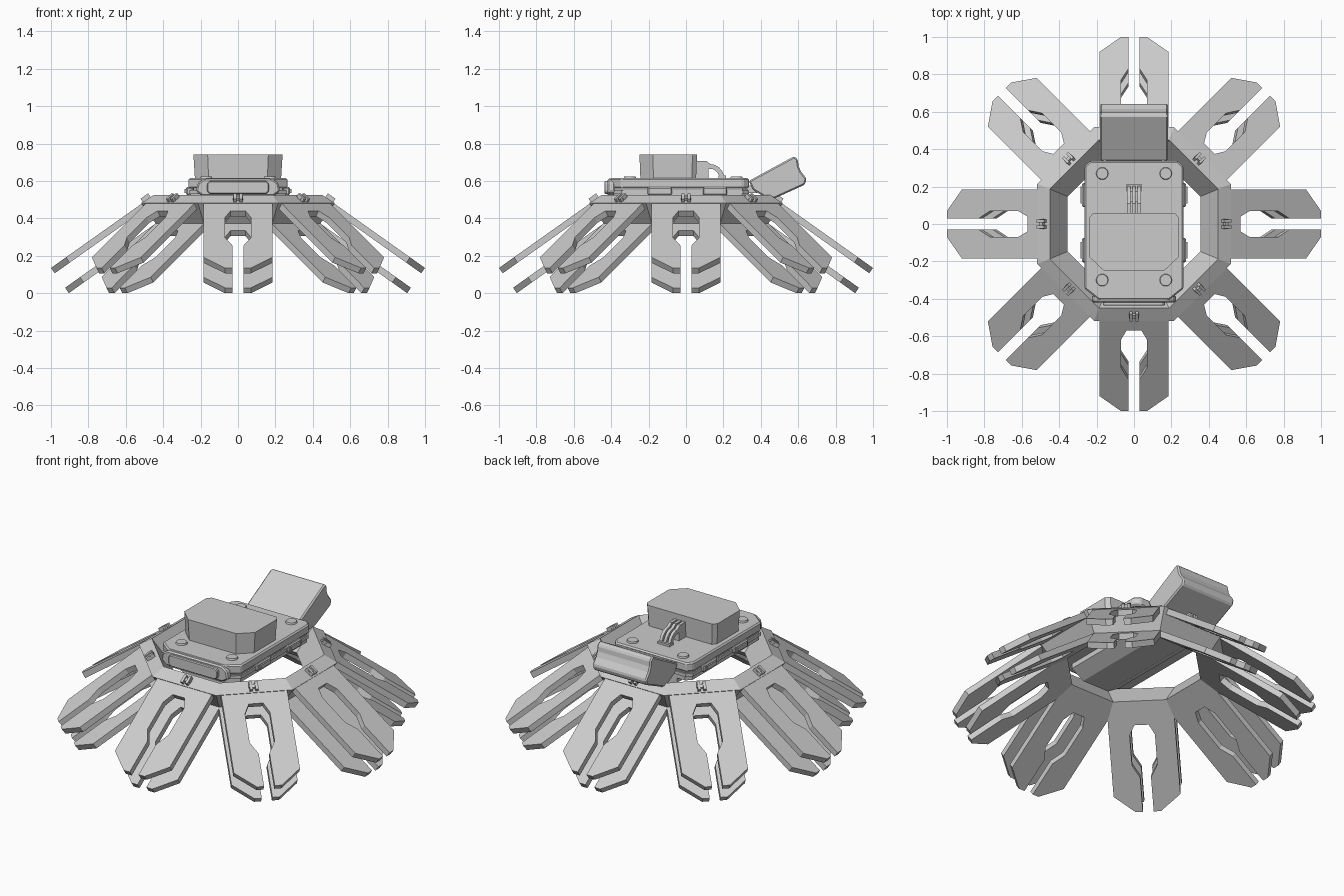
import bpy, bmesh, math
from mathutils import Matrix, Vector

if "Cube" in bpy.data.objects:
    bpy.data.objects.remove(bpy.data.objects["Cube"])

SLOPE = math.atan2(0.39, 0.55)
DEPTH = 0.165          # distance across both leg layers
THICK = 0.035


def finish(name, bm, matrix=None):
    bmesh.ops.recalc_face_normals(bm, faces=bm.faces)
    me = bpy.data.meshes.new(name)
    bm.to_mesh(me)
    bm.free()
    ob = bpy.data.objects.new(name, me)
    bpy.context.collection.objects.link(ob)
    if matrix is not None:
        ob.matrix_world = matrix
    return ob


def prism(name, pts, a, b, axis='z', matrix=None, bevel=0.0, scale_b=1.0):
    """Extrude a 2D outline from a to b along an axis."""
    def place(p, t):
        return {'z': (p[0], p[1], t), 'x': (t, p[0], p[1]), 'y': (p[0], t, p[1])}[axis]
    bm = bmesh.new()
    lo = [bm.verts.new(place(p, a)) for p in pts]
    hi = [bm.verts.new(place((p[0] * scale_b, p[1] * scale_b), b)) for p in pts]
    bm.faces.new(lo)
    bm.faces.new(hi)
    n = len(pts)
    for i in range(n):
        j = (i + 1) % n
        bm.faces.new((lo[i], lo[j], hi[j], hi[i]))
    ob = finish(name, bm, matrix)
    if bevel:
        m = ob.modifiers.new("bevel", 'BEVEL')
        m.width, m.segments = bevel, 1
    return ob


def mirrored(half):
    """Close a half outline (x >= 0) by mirroring it in x."""
    return half + [(-x, y) for x, y in reversed(half)]


def rect(x0, x1, y0, y1):
    return [(x0, y0), (x1, y0), (x1, y1), (x0, y1)]


# Octagonal collar: tilted cross-section swept round eight sides
c, s = math.cos(SLOPE), math.sin(SLOPE)


def section(u, w):
    return 0.45 + u * c + w * s, 0.525 - u * s + w * c


profile = [section(*p) for p in
           ((0.0, 0.0), (0.08, 0.004), (0.08, -DEPTH), (0.0, -DEPTH))]
bm = bmesh.new()
rings = []
for k in range(8):
    a = math.radians(22.5 + 45 * k)
    rings.append([bm.verts.new((r / math.cos(math.pi / 8) * math.cos(a),
                                r / math.cos(math.pi / 8) * math.sin(a), z))
                  for r, z in profile])
for k in range(8):
    p, q = rings[k], rings[(k + 1) % 8]
    for i in range(4):
        j = (i + 1) % 4
        bm.faces.new((p[i], p[j], q[j], q[i]))
finish("collar", bm)

# Eight double-layer forked legs with small clips
fork = mirrored([(0.185, 0.03), (0.185, 0.576), (0.07, 0.674), (0.03, 0.674),
                 (0.03, 0.466), (0.07, 0.392), (0.07, 0.208), (0.04, 0.147)])
for k in range(8):
    m = (Matrix.Rotation(math.radians(45 * k), 4, 'Z')
         @ Matrix.Translation((0, 0.45, 0.525)) @ Matrix.Rotation(-SLOPE, 4, 'X'))
    prism(f"leg_upper_plate_{k}", fork, -THICK, 0, matrix=m)
    prism(f"leg_lower_plate_{k}", fork, -DEPTH, -DEPTH + THICK, matrix=m)
    for side in (-1, 1):
        x = side * 0.016
        prism(f"leg_clip_rail_{k}", rect(x - 0.008, x + 0.008, 0.02, 0.07),
              0, 0.025, matrix=m)
    prism(f"leg_clip_bar_{k}", rect(-0.026, 0.026, 0.034, 0.054), 0, 0.018, matrix=m)

# Central pack: lower tray, upper plate and beam underneath
deck = mirrored([(0.19, -0.405), (0.265, -0.345), (0.265, 0.305), (0.235, 0.337)])
prism("pack_lower_tray", [(x * 0.96, y * 0.98) for x, y in deck], 0.505, 0.555)
prism("pack_rim", [(x * 0.99, y) for x, y in deck], 0.53, 0.55)
prism("pack_upper_plate", deck, 0.56, 0.615, bevel=0.008)
prism("pack_under_beam", mirrored([(0.17, 0.51), (0.17, 0.475), (0.09, 0.425)]),
      -0.33, 0.33, 'y')

# Front panel with raised inset
prism("front_panel", mirrored([(0.19, 0.52), (0.225, 0.545), (0.215, 0.59), (0.18, 0.612)]),
      -0.42, -0.38, 'y', bevel=0.008)
prism("front_panel_inset", mirrored([(0.15, 0.53), (0.165, 0.545), (0.165, 0.585), (0.15, 0.6)]),
      -0.437, -0.41, 'y', bevel=0.005)

# Side latches: frame plus inner tab
for side in (-1, 1):
    for y in (-0.14, 0.155):
        x0, x1 = sorted((side * 0.235, side * 0.277))
        prism("side_latch", rect(y - 0.065, y + 0.065, 0.525, 0.567), x0, x1, 'x', bevel=0.006)
        x0, x1 = sorted((side * 0.26, side * 0.285))
        prism("side_latch_tab", rect(y - 0.045, y + 0.045, 0.535, 0.557), x0, x1, 'x')

# Round buttons on the plate corners
for x in (-0.17, 0.17):
    for y in (-0.3, 0.27):
        bm = bmesh.new()
        bmesh.ops.create_cone(bm, cap_ends=True, segments=20, radius1=0.034,
                              radius2=0.03, depth=0.014)
        finish("corner_button", bm, Matrix.Translation((x, y, 0.618)))

# Upper box, flaring slightly toward its top
box = mirrored([(0.16, -0.16), (0.235, -0.085), (0.235, 0.135), (0.215, 0.16)])
prism("upper_box", [(x * 0.98, y * 0.93) for x, y in box], 0.61, 0.742,
      matrix=Matrix.Translation((0, -0.095, 0)), scale_b=1.035)

# Carry handle behind the box: three curved ribs joined by bars
arc_out = [(0.13 + 0.075 * math.cos(t * math.pi / 10), 0.61 + 0.08 * math.sin(t * math.pi / 10))
           for t in range(6)]
arc_in = [(0.13 + 0.05 * math.cos(t * math.pi / 10), 0.61 + 0.055 * math.sin(t * math.pi / 10))
          for t in range(5, -1, -1)]
rib = [arc_out[0]] + arc_out[1:] + [(0.11, 0.707), (0.05, 0.707), (0.05, 0.665)] + arc_in
for x in (-0.028, 0, 0.028):
    prism("handle_rib", rib, x - 0.009, x + 0.009, 'x')
prism("handle_block", rect(0.05, 0.12, 0.61, 0.695), -0.037, 0.037, 'x')
prism("handle_foot", rect(0.175, 0.215, 0.61, 0.628), -0.04, 0.04, 'x')

# Tilted rear flap with a hollowed end
flap = [(0.335, 0.60), (0.578, 0.732), (0.598, 0.715), (0.602, 0.68), (0.615, 0.65),
        (0.645, 0.612), (0.635, 0.58), (0.47, 0.505), (0.43, 0.51), (0.36, 0.55)]
prism("rear_flap", flap, -0.182, 0.182, 'x', bevel=0.008)
prism("rear_flap_hinge", rect(0.30, 0.38, 0.535, 0.575), -0.15, 0.15, 'x')
